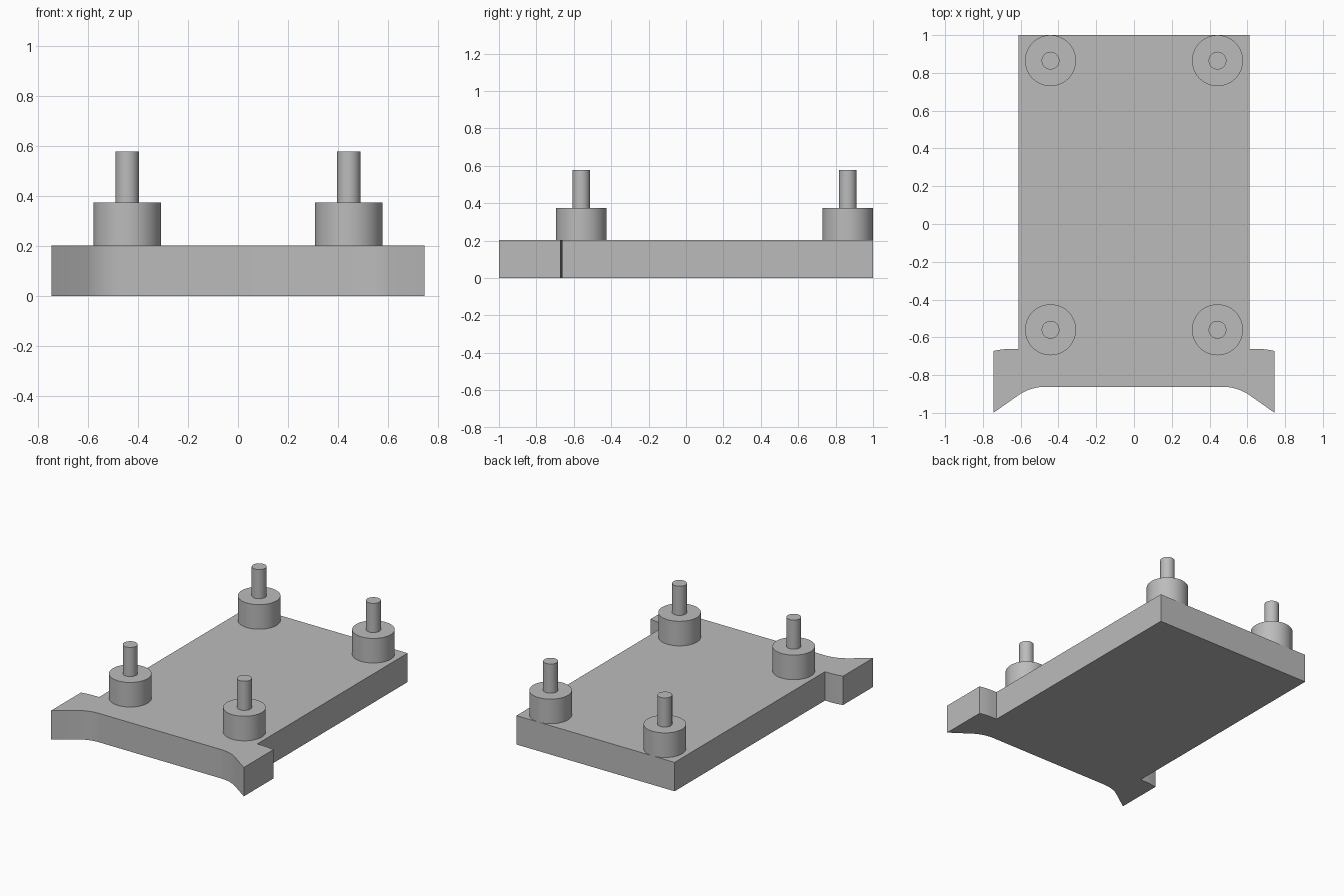
import bpy
import bmesh
import math

old = bpy.data.objects.get("Cube")
if old:
    bpy.data.objects.remove(old, do_unlink=True)

grey = bpy.data.materials.new("plain grey")
grey.use_nodes = True
colour = (0.5, 0.5, 0.5, 1)
grey.diffuse_color = colour
grey.node_tree.nodes["Principled BSDF"].inputs["Base Color"].default_value = colour


def finish(name, bm, location=(0, 0, 0)):
    bmesh.ops.recalc_face_normals(bm, faces=bm.faces)
    mesh = bpy.data.meshes.new(name)
    bm.to_mesh(mesh)
    bm.free()
    mesh.materials.append(grey)
    obj = bpy.data.objects.new(name, mesh)
    obj.location = location
    bpy.context.collection.objects.link(obj)
    bpy.ops.object.select_all(action="DESELECT")
    obj.select_set(True)
    bpy.context.view_layer.objects.active = obj
    bpy.ops.object.shade_smooth_by_angle(angle=math.radians(30))
    return obj


# Base plate: half outline with flared front ear, mirrored and extruded
PLATE_TOP = 0.202
FILLET_X, FILLET_Y, FILLET_R = 0.47, -0.862, 0.25
SLOPE = math.radians(32)
fillet = [(FILLET_X + FILLET_R * math.sin(SLOPE * i / 8),
           FILLET_Y - FILLET_R * (1 - math.cos(SLOPE * i / 8))) for i in range(9)]
half = fillet + [(0.745, -1), (0.745, -0.672), (0.70, -0.664), (0.66, -0.661),
                 (0.612, -0.661), (0.612, 1)]
outline = half + [(-x, y) for x, y in reversed(half)]

bm = bmesh.new()
face = bm.faces.new([bm.verts.new((x, y, 0)) for x, y in outline])
top = bmesh.ops.extrude_face_region(bm, geom=[face])["geom"]
bmesh.ops.translate(bm, vec=(0, 0, PLATE_TOP),
                    verts=[v for v in top if isinstance(v, bmesh.types.BMVert)])
finish("base_plate", bm)


def cylinder(name, x, y, radius, bottom, height):
    bm = bmesh.new()
    bmesh.ops.create_cone(bm, cap_ends=True, segments=48, radius1=radius,
                          radius2=radius, depth=height)
    finish(name, bm, (x, y, bottom + height / 2))


# Four standoffs, each a wide boss with a thin pin on top
BOSS_TOP, PIN_TOP = 0.374, 0.578
for end, y in (("front", -0.56), ("back", 0.865)):
    for side, x in (("left", 0.442), ("right", -0.442)):
        cylinder(f"{end}_{side}_boss", x, y, 0.135, PLATE_TOP, BOSS_TOP - PLATE_TOP)
        cylinder(f"{end}_{side}_pin", x, y, 0.047, BOSS_TOP, PIN_TOP - BOSS_TOP)
